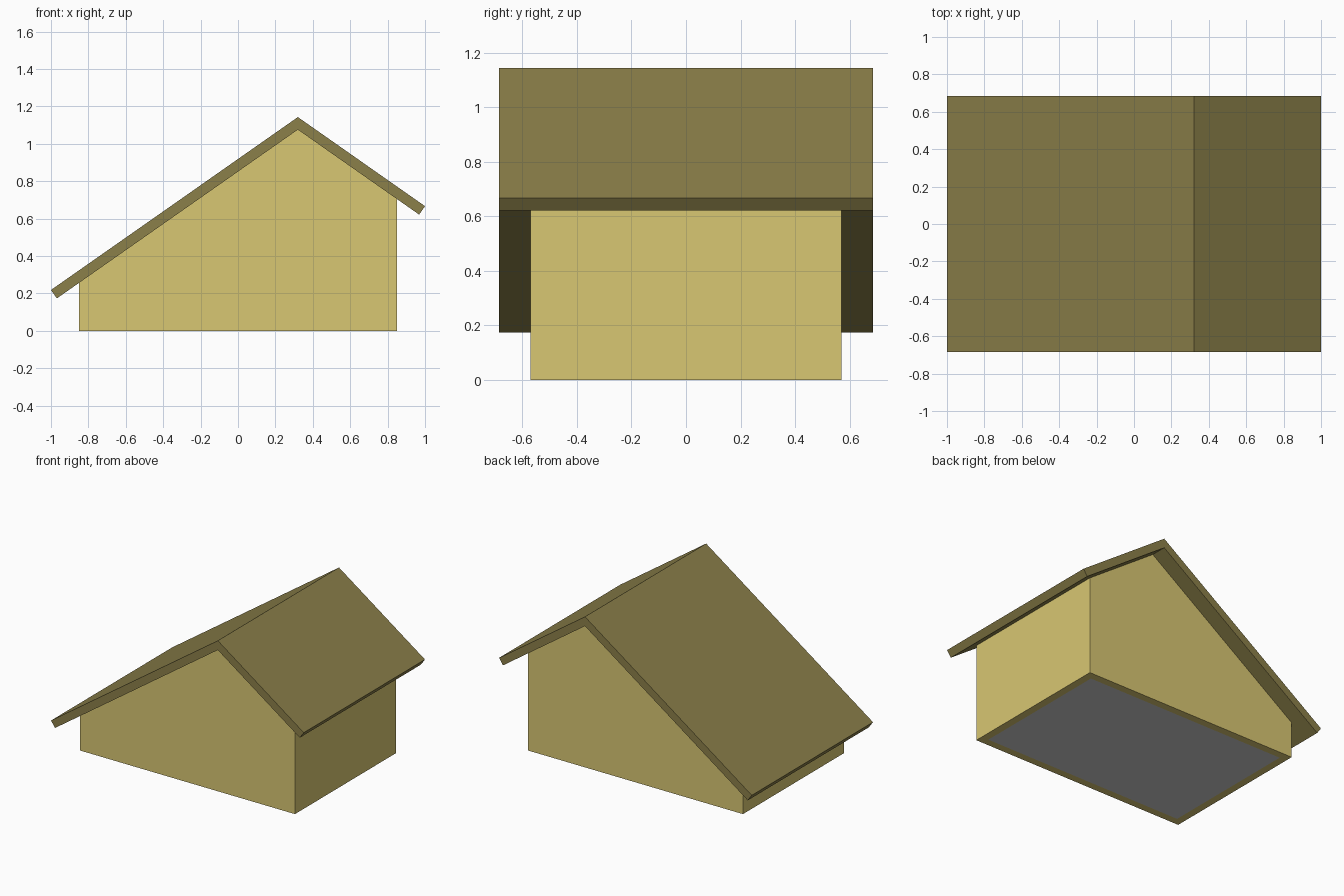
import bpy
import bmesh
from math import radians, tan, sin, cos

if "Cube" in bpy.data.objects:
    bpy.data.objects.remove(bpy.data.objects["Cube"])

PITCH = radians(35)
RIDGE_X, RIDGE_Z = 0.32, 1.143
ROOF_T = 0.055
HALF_X, HALF_Y = 0.85, 0.57
ROOF_Y = 0.685
WALL_T = 0.055


def material(name, rgb):
    mat = bpy.data.materials.new(name)
    mat.diffuse_color = (*rgb, 1)
    mat.use_nodes = True
    mat.node_tree.nodes["Principled BSDF"].inputs["Base Color"].default_value = mat.diffuse_color
    return mat


def prism(name, profile, y0, y1, mat=None):
    """Extrude an x/z profile along y."""
    bm = bmesh.new()
    face = bm.faces.new([bm.verts.new((x, y0, z)) for x, z in profile])
    out = bmesh.ops.extrude_face_region(bm, geom=[face])
    verts = [v for v in out["geom"] if isinstance(v, bmesh.types.BMVert)]
    bmesh.ops.translate(bm, verts=verts, vec=(0, y1 - y0, 0))
    bmesh.ops.recalc_face_normals(bm, faces=bm.faces)
    mesh = bpy.data.meshes.new(name)
    bm.to_mesh(mesh)
    bm.free()
    obj = bpy.data.objects.new(name, mesh)
    bpy.context.collection.objects.link(obj)
    if mat:
        mesh.materials.append(mat)
    return obj


def top(x):
    """Outer roof height at x."""
    return RIDGE_Z - abs(x - RIDGE_X) * tan(PITCH)


def under(x):
    """Roof underside height at x."""
    return top(x) - ROOF_T / cos(PITCH)


wall_mat = material("wall", (0.69, 0.57, 0.17))
roof_mat = material("roof", (0.26, 0.215, 0.068))

# Gable walls, front and back
gable = [(-HALF_X, 0), (HALF_X, 0), (HALF_X, under(HALF_X)),
         (RIDGE_X, under(RIDGE_X)), (-HALF_X, under(-HALF_X))]
prism("front_gable_wall", gable, -HALF_Y, -HALF_Y + WALL_T, wall_mat)
prism("back_gable_wall", gable, HALF_Y - WALL_T, HALF_Y, wall_mat)

# Side walls, fitted between the gables
for side, s in (("left", -1), ("right", 1)):
    a, b = s * HALF_X, s * (HALF_X - WALL_T)
    prism(side + "_side_wall", [(a, 0), (b, 0), (b, under(b)), (a, under(a))],
          -HALF_Y + WALL_T, HALF_Y - WALL_T, wall_mat)

# Floor slab inside the walls
fx, fy = HALF_X - WALL_T, HALF_Y - WALL_T
prism("floor", [(-fx, 0), (fx, 0), (fx, 0.04), (-fx, 0.04)], -fy, fy)

# Asymmetric gable roof with square-cut eaves
dx, dz = ROOF_T * sin(PITCH), ROOF_T * cos(PITCH)
roof = [(-1, top(-1)), (RIDGE_X, RIDGE_Z), (1, top(1)),
        (1 - dx, top(1) - dz), (RIDGE_X, under(RIDGE_X)),
        (-1 + dx, top(-1) - dz)]
prism("roof", roof, -ROOF_Y, ROOF_Y, roof_mat)
